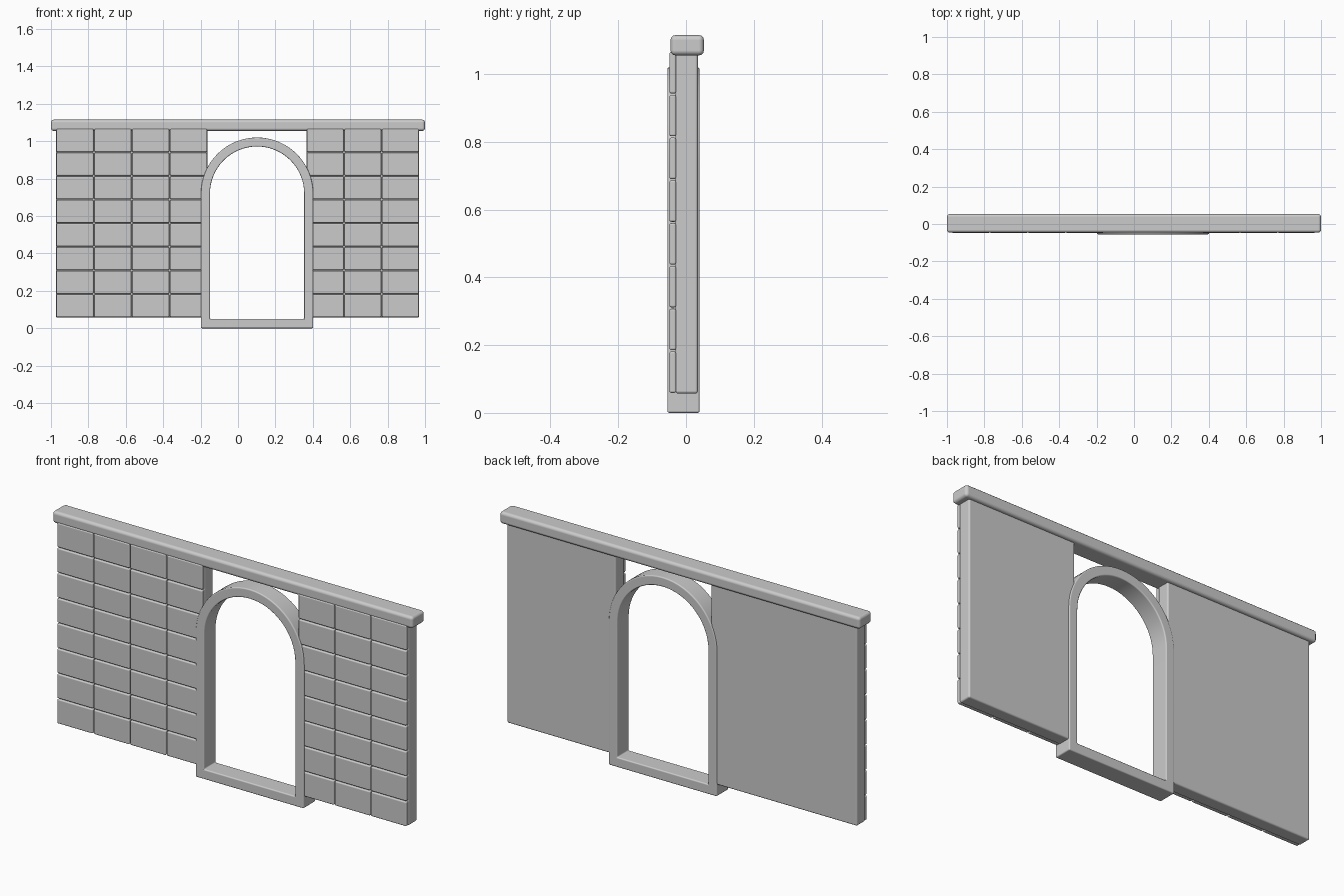
import bpy, bmesh
from math import cos, sin, pi, radians

cube = bpy.data.objects.get("Cube")
if cube:
    bpy.data.objects.remove(cube)

stone = bpy.data.materials.new("grey_stone")
stone.use_nodes = True
GREY = (0.6, 0.6, 0.6, 1)
stone.diffuse_color = GREY
stone.node_tree.nodes["Principled BSDF"].inputs["Base Color"].default_value = GREY


def finish(name, bm, bevel, segments=3):
    """Turn a bmesh into a softly bevelled stone object."""
    bmesh.ops.recalc_face_normals(bm, faces=bm.faces)
    mesh = bpy.data.meshes.new(name)
    bm.to_mesh(mesh)
    bm.free()
    mesh.materials.append(stone)
    obj = bpy.data.objects.new(name, mesh)
    bpy.context.collection.objects.link(obj)
    bpy.ops.object.select_all(action='DESELECT')
    obj.select_set(True)
    bpy.context.view_layer.objects.active = obj
    bpy.ops.object.shade_smooth_by_angle(angle=radians(35))
    mod = obj.modifiers.new("soft_edges", 'BEVEL')
    mod.width = bevel
    mod.segments = segments
    mod.limit_method = 'ANGLE'
    mod.angle_limit = radians(35)
    mod.harden_normals = True
    return obj


def add_box(bm, low, high):
    verts = bmesh.ops.create_cube(bm, size=1)["verts"]
    for v in verts:
        for i in range(3):
            v.co[i] = low[i] + (v.co[i] + 0.5) * (high[i] - low[i])


def box(name, low, high, bevel):
    bm = bmesh.new()
    add_box(bm, low, high)
    return finish(name, bm, bevel)


BASE, TOP = 0.057, 1.067
ROWS = 8
GAP = 0.004


# Wall slab with a grid of raised blocks on its front
def wall(side, x0, x1, columns):
    box(side + "_wall_slab", (x0, -0.031, BASE), (x1, 0.035, TOP), 0.008)
    bm = bmesh.new()
    dx, dz = (x1 - x0) / columns, (TOP - BASE) / ROWS
    for c in range(columns):
        for r in range(ROWS):
            x, z = x0 + c * dx, BASE + r * dz
            add_box(bm, (x + GAP / 2, -0.049, z + GAP / 2),
                    (x + dx - GAP / 2, -0.029, z + dz - GAP / 2))
    finish(side + "_wall_blocks", bm, 0.006)


wall("right", -0.973, -0.163, 4)
wall("left", 0.366, 0.969, 3)

# Coping along the top
box("coping", (-1, -0.046, 1.055), (1, 0.053, 1.115), 0.015)


# Arched door frame with a sill, built from matching inner and outer outlines
def outline(radius, bottom, centre_x=0.102, spring=0.72, steps=32):
    pts = [(centre_x - radius, bottom), (centre_x + radius, bottom)]
    pts += [(centre_x + radius * cos(pi * i / steps), spring + radius * sin(pi * i / steps))
            for i in range(steps + 1)]
    return pts


bm = bmesh.new()
rings = [[bm.verts.new((x, y, z)) for x, z in outline(radius, bottom)]
         for radius, bottom, y in ((0.3, 0, -0.055), (0.252, 0.05, -0.055),
                                   (0.252, 0.05, 0.04), (0.3, 0, 0.04))]
for k, ring in enumerate(rings):
    following = rings[(k + 1) % len(rings)]
    for i in range(len(ring)):
        j = (i + 1) % len(ring)
        bm.faces.new((ring[i], ring[j], following[j], following[i]))
finish("arched_door_frame", bm, 0.006)
